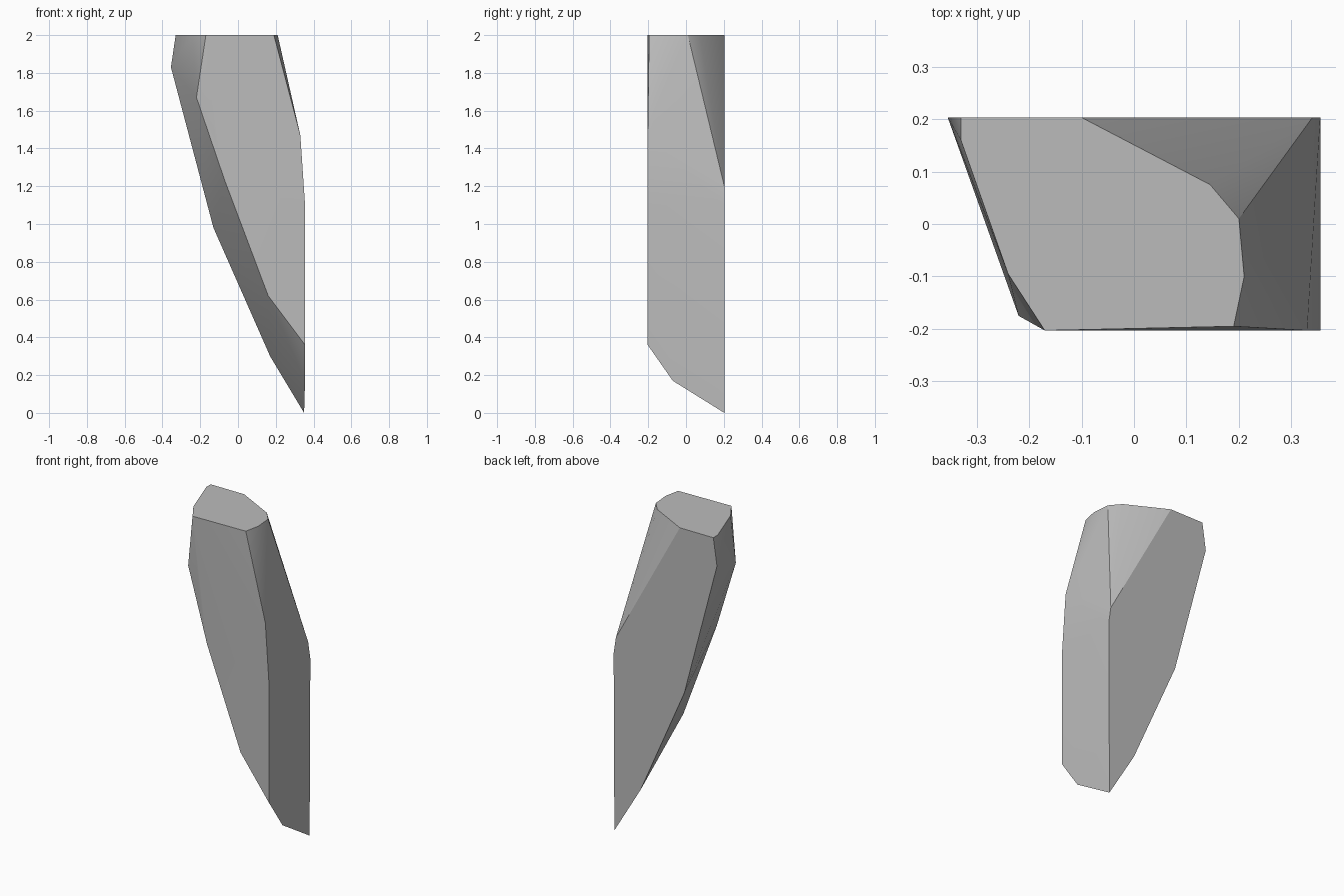
import bpy
import bmesh
import math

default_cube = bpy.data.objects.get("Cube")
if default_cube:
    bpy.data.objects.remove(default_cube, do_unlink=True)


def make_material(name, color):
    material = bpy.data.materials.new(name)
    material.use_nodes = True
    material.diffuse_color = color
    material.node_tree.nodes["Principled BSDF"].inputs["Base Color"].default_value = color
    return material


def cap_outline(points, height):
    """Horizontal outline given as (x, y)."""
    return [(x, y, height) for x, y in points]


def side_outline(points, depth):
    """Upright outline given as (x, z)."""
    return [(x, depth, z) for x, z in points]


def end_outline(points, across):
    """Upright outline given as (y, z), seen from the side."""
    return [(across, y, z) for y, z in points]


def convex_shard(name, points, material, smooth_angle):
    """Wrap the outlines in a faceted solid with clean flat faces."""
    bm = bmesh.new()
    for point in points:
        bm.verts.new(point)
    hull = bmesh.ops.convex_hull(bm, input=list(bm.verts))
    loose = {v for v in hull["geom_interior"] + hull["geom_unused"]
             if isinstance(v, bmesh.types.BMVert) and not v.link_faces}
    bmesh.ops.delete(bm, geom=list(loose), context="VERTS")
    bmesh.ops.dissolve_limit(bm, angle_limit=math.radians(1),
                             verts=list(bm.verts), edges=list(bm.edges))
    bmesh.ops.recalc_face_normals(bm, faces=list(bm.faces))
    mesh = bpy.data.meshes.new(name)
    bm.to_mesh(mesh)
    bm.free()
    mesh.materials.append(material)
    shard = bpy.data.objects.new(name, mesh)
    bpy.context.collection.objects.link(shard)
    bpy.ops.object.select_all(action="DESELECT")
    shard.select_set(True)
    bpy.context.view_layer.objects.active = shard
    bpy.ops.object.shade_smooth_by_angle(angle=math.radians(smooth_angle))
    return shard


TOP = 2
HALF_DEPTH = 0.203
HALF_WIDTH = 0.355

# Flat top with a rounded rear corner
top_cap = cap_outline([(-.33, HALF_DEPTH), (-.33, .16), (-.24, -.095),
                       (-.17, -HALF_DEPTH), (.19, -.195), (.21, -.1),
                       (.2, .01), (.145, .075), (.08, .11),
                       (-.1, HALF_DEPTH)], TOP)

# Front face, narrowing toward the low corner
front_face = side_outline([(-.12, 1.45), (-.07, 1.23), (.16, .62),
                           (HALF_WIDTH, .36), (HALF_WIDTH, 1.1),
                           (.33, 1.47)], -HALF_DEPTH)

# Back face, running down to the tip
back_face = side_outline([(-HALF_WIDTH, 1.83), (-.13, .98), (.17, .3),
                          (.35, 0), (HALF_WIDTH, 1.1), (.34, 1.2)], HALF_DEPTH)

# Upright end with a chipped lower edge
end_face = end_outline([(-.07, .17)], HALF_WIDTH)

# Chipped corner beside the front face
chip = [(-.22, -.175, 1.67)]

grey = make_material("plain grey", (.5, .5, .5, 1))
convex_shard("stone_shard", top_cap + front_face + back_face + end_face + chip,
             grey, 30)
